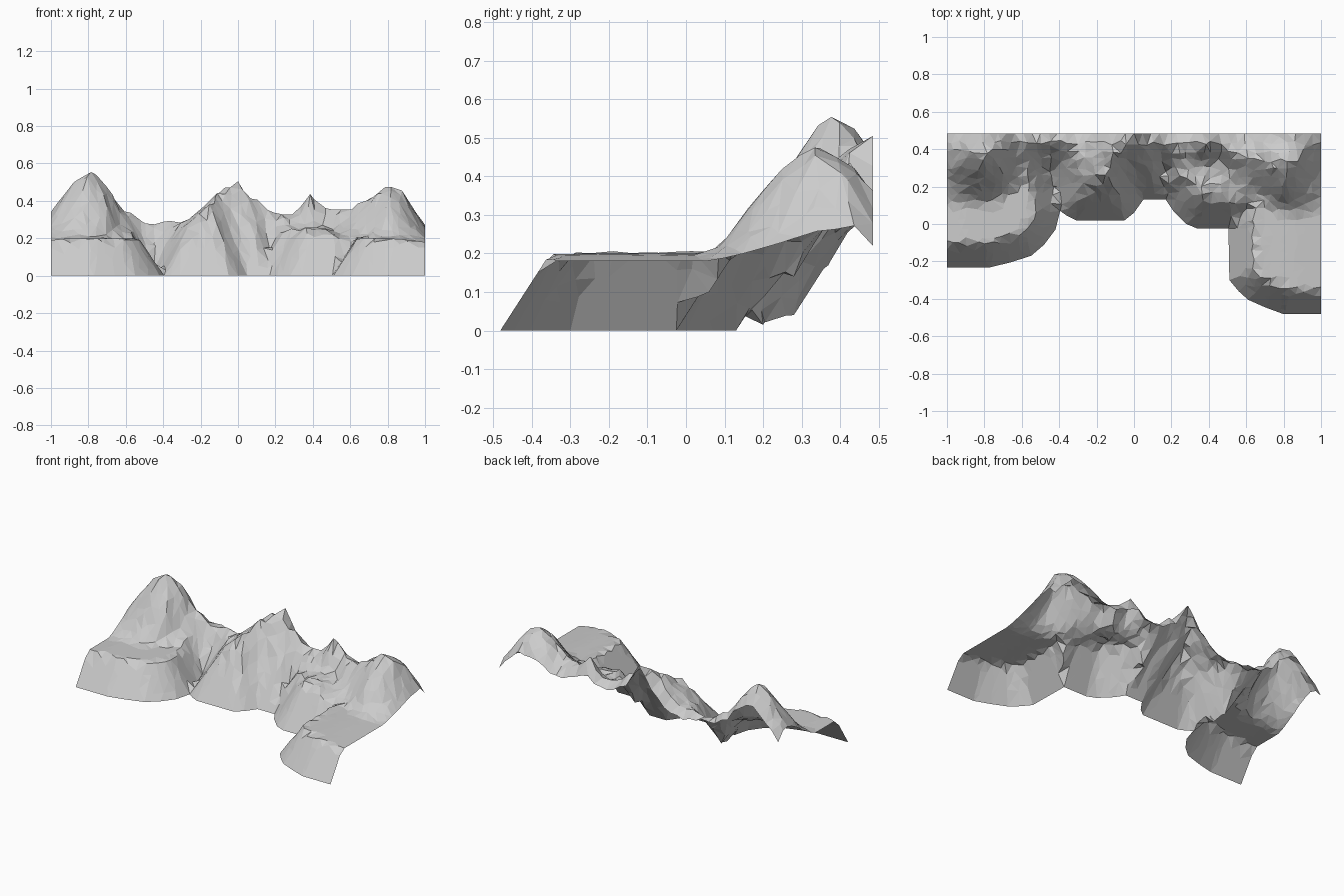
import bpy, random
from mathutils import Vector
from mathutils.geometry import delaunay_2d_cdt, intersect_point_line

if "Cube" in bpy.data.objects:
    bpy.data.objects.remove(bpy.data.objects["Cube"])

random.seed(4)
BACK, SLOPE = 0.485, 1.55

# Scalloped front foot of the cliffs, left to right (z = 0)
foot = [(-1, -.232), (-.77, -.232), (-.66, -.205), (-.55, -.17), (-.48, -.11), (-.42, -.03),
        (-.395, .07), (-.36, .045), (-.31, .02), (-.05, .02), (0, .06), (.05, .13), (.17, .13),
        (.21, .07), (.28, .0), (.34, -.025), (.505, -.025), (.51, -.3), (.56, -.36), (.61, -.405),
        (.7, -.445), (.8, -.482), (1, -.482)]

# Gullies running back between neighbouring hills (x, y, floor height)
creases = [[(x, y, 0) for x, y in foot],
           [(-.395, .07, 0), (-.43, .2, .015), (-.45, .28, .04), (-.45, .37, .17), (-.45, .42, .27)],
           [(.13, .13, 0), (.17, .28, .14), (.18, .4, .32)],
           [(.505, -.025, 0), (.58, .06, .1), (.66, .15, .22)]]

# Ridge sections: x, terrace height, y where rise starts, crest height, crest y, back edge height
sections = [(-1, .19, .10, .34, .38, .28), (-.91, .20, .10, .47, .38, .38),
            (-.81, .20, .10, .56, .375, .46), (-.70, .20, .13, .51, .39, .42),
            (-.64, .20, .20, .37, .41, .32), (-.52, .20, .22, .31, .44, .27),
            (-.43, .20, .25, .29, .46, .27), (-.30, .26, .20, .28, .42, .24),
            (-.20, .34, .30, .35, .40, .27), (-.10, .42, .30, .45, .42, .36),
            (0, .48, .32, .56, .435, .50), (.08, .38, .35, .42, .44, .36),
            (.17, .30, .35, .34, .44, .30), (.30, .25, .30, .33, .43, .28),
            (.38, .25, .32, .44, .42, .36), (.46, .25, .32, .36, .42, .30),
            (.60, .21, .16, .35, .36, .27), (.70, .20, .10, .42, .35, .32),
            (.80, .20, .05, .485, .31, .36), (.88, .195, .05, .45, .34, .36),
            (1, .18, .05, .27, .42, .22)]


def section_at(x):
    for a, b in zip(sections, sections[1:]):
        if x <= b[0] + 1e-6:
            t = (x - a[0]) / (b[0] - a[0])
            return [p + (q - p) * t for p, q in zip(a, b)][1:]
    return sections[-1][1:]


def height(x, y):
    low, y0, crest, y1, rear = section_at(x)
    if y < y1:
        t = max(0, min(1, (y - y0) / (y1 - y0)))
        z = low + (crest - low) * (0.5 * t + 0.5 * t * t * (3 - 2 * t))
    else:
        t = (y - y1) / (BACK - y1)
        z = crest + (rear - crest) * t * t
    p = Vector((x, y))
    for line in creases:
        for a, b in zip(line, line[1:]):
            q, t = intersect_point_line(p, Vector(a[:2]), Vector(b[:2]))
            t = max(0, min(1, t))
            c = Vector(a).lerp(Vector(b), t)
            z = min(z, c.z + SLOPE * (p - c.xy).length)
    return z


def inside(x, y):
    for a, b in zip(foot, foot[1:]):
        if a[0] <= x <= b[0]:
            f = a[1] + (b[1] - a[1]) * (x - a[0]) / (b[0] - a[0])
            return y > f + .02
    return False


# Outline: front foot, then the straight sides and back
step = 0.045
outline = [Vector(p) for p in foot]
outline += [Vector((1, -.482 + .967 * i / 20)) for i in range(1, 21)]
outline += [Vector((1 - 2 * i / 44, BACK)) for i in range(1, 45)]
outline += [Vector((-1, BACK - .717 * i / 15)) for i in range(1, 15)]
points = list(outline)
n = len(outline)

# Gully lines and jittered interior points
for line in creases[1:]:
    points += [Vector(p[:2]) for p in line[1:]]
for i in range(44):
    for j in range(22):
        x = -1 + step * (i + .5) + random.uniform(-.014, .014)
        y = -.48 + step * (j + .3) + random.uniform(-.014, .014)
        if abs(x) < .98 and y < BACK - .02 and inside(x, y):
            points.append(Vector((x, y)))

# Triangulate and lift into a faceted sheet
co, _, faces, *_ = delaunay_2d_cdt(points, [(i, (i + 1) % n) for i in range(n)], [], 1, 1e-5)
verts = []
for p in co:
    z = height(p.x, p.y)
    if z > .22:
        z += random.uniform(-.01, .01)
    verts.append((p.x, p.y, max(0, z)))
mesh = bpy.data.meshes.new("mountain_range")
mesh.from_pydata(verts, [], [list(f) for f in faces])
mesh.update()
terrain = bpy.data.objects.new("mountain_range", mesh)
bpy.context.collection.objects.link(terrain)
